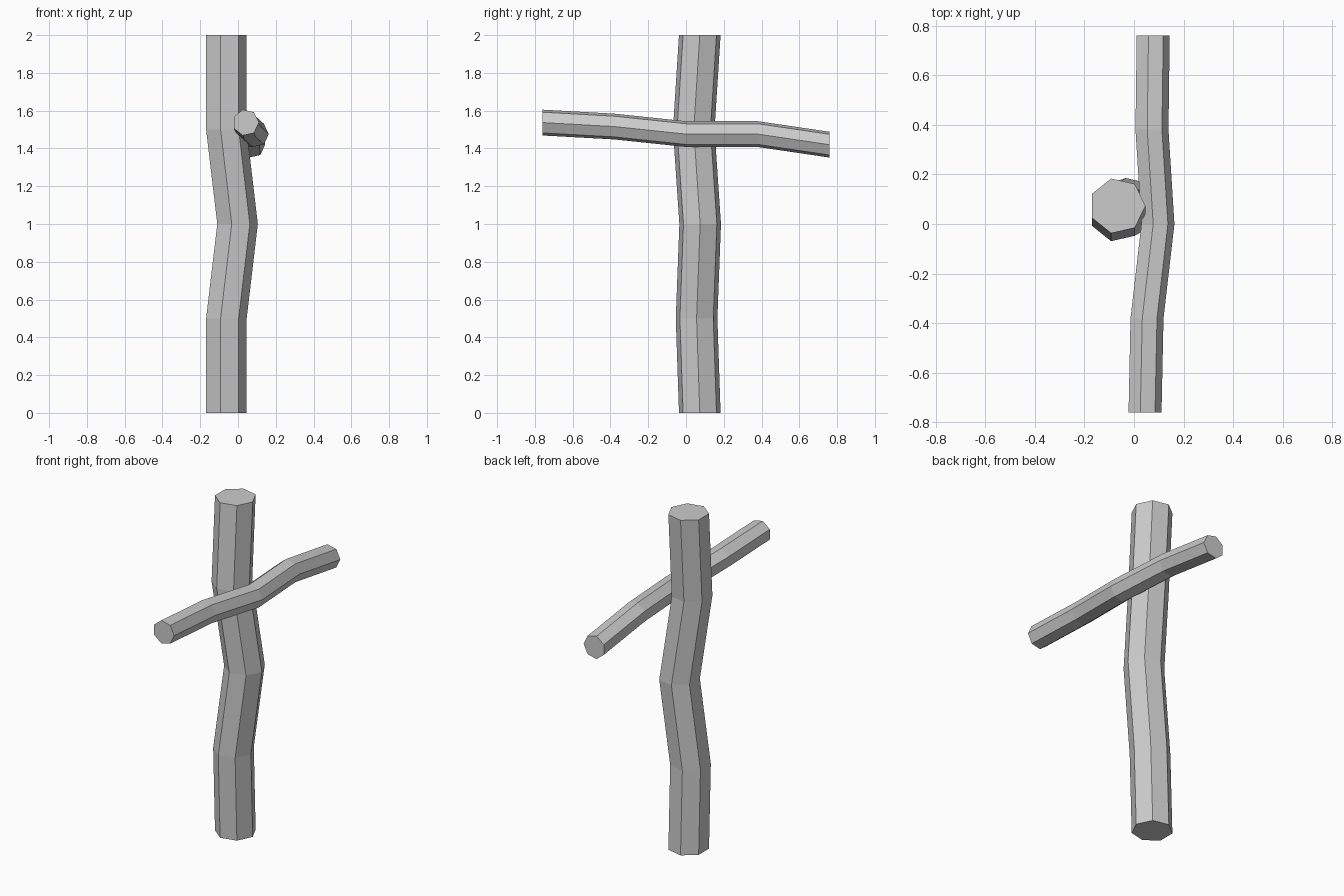
import bpy
import bmesh
from math import cos, sin, tau
from mathutils import Vector

cube = bpy.data.objects.get("Cube")
if cube:
    bpy.data.objects.remove(cube, do_unlink=True)

SIDES = 7

grey = bpy.data.materials.new("plain_grey")
grey.use_nodes = True
colour = (0.6, 0.6, 0.6, 1.0)
grey.diffuse_color = colour
grey.node_tree.nodes["Principled BSDF"].inputs["Base Color"].default_value = colour


def crooked_log(name, path, radius, u, v):
    """Sweep a seven-sided section, spanned by u and v, along a bent path."""
    bm = bmesh.new()
    rings = []
    for point in path:
        rings.append([
            bm.verts.new(Vector(point) + radius * (cos(tau * i / SIDES) * Vector(u)
                                                   + sin(tau * i / SIDES) * Vector(v)))
            for i in range(SIDES)])
    for low, high in zip(rings, rings[1:]):
        for i in range(SIDES):
            j = (i + 1) % SIDES
            bm.faces.new((low[i], low[j], high[j], high[i]))
    bm.faces.new(rings[0])
    bm.faces.new(rings[-1])
    bmesh.ops.recalc_face_normals(bm, faces=bm.faces)
    mesh = bpy.data.meshes.new(name)
    bm.to_mesh(mesh)
    bm.free()
    mesh.materials.append(grey)
    obj = bpy.data.objects.new(name, mesh)
    bpy.context.collection.objects.link(obj)
    return obj


# Upright post with horizontal sections
crooked_log("upright_post",
            [(-0.067, 0.073, 0), (-0.067, 0.056, 0.5), (-0.008, 0.075, 1),
             (-0.067, 0.041, 1.5), (-0.067, 0.073, 2)],
            0.113, (1, 0, 0), (0, 1, 0))

# Crossbar running front to back along the post's left side
crooked_log("crossbar",
            [(0.041, -0.76, 1.537), (0.049, -0.38, 1.516), (0.093, 0, 1.476),
             (0.069, 0.38, 1.476), (0.074, 0.76, 1.42)],
            0.07, (1, 0, 0), (0, 0, 1))
